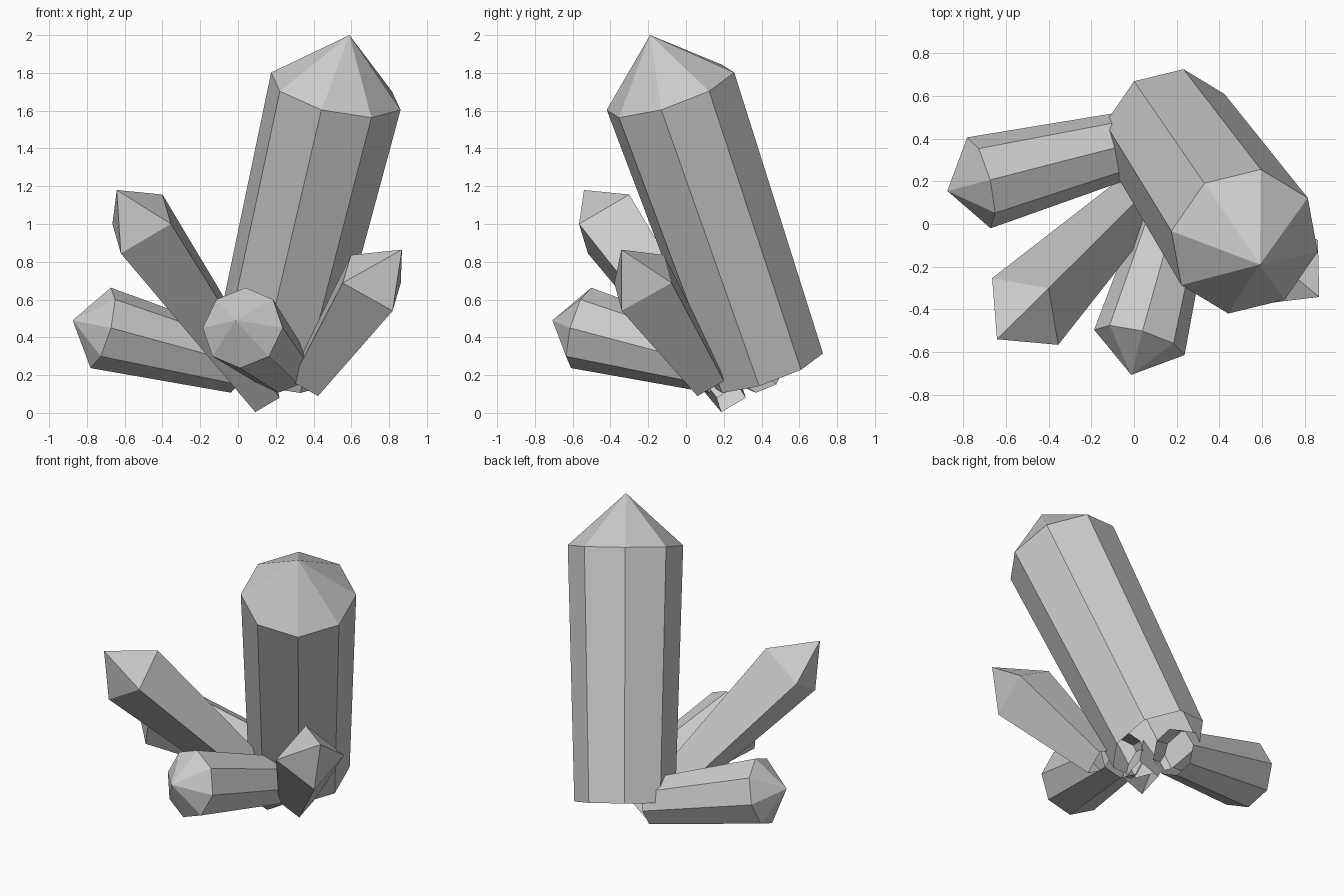
import bpy, bmesh, math
from mathutils import Vector

if "Cube" in bpy.data.objects:
    bpy.data.objects.remove(bpy.data.objects["Cube"])


def crystal(name, sides, base, shoulder, tip, r_base, r_shoulder):
    """Faceted prism flaring from an open root to a shoulder, closed by a point."""
    base, shoulder, tip = Vector(base), Vector(shoulder), Vector(tip)
    axis = (shoulder - base).normalized()
    up = Vector((0, 0, 1))
    up = (up - axis * up.dot(axis)).normalized()   # one edge always runs along the top
    side = axis.cross(up)

    bm = bmesh.new()

    def ring(center, radius):
        return [bm.verts.new(center + radius * (math.cos(a) * up + math.sin(a) * side))
                for a in (2 * math.pi * i / sides for i in range(sides))]

    low, high = ring(base, r_base), ring(shoulder, r_shoulder)
    peak = bm.verts.new(tip)
    for i in range(sides):
        j = (i + 1) % sides
        bm.faces.new((low[i], low[j], high[j], high[i]))
        bm.faces.new((high[i], high[j], peak))

    mesh = bpy.data.meshes.new(name)
    bm.to_mesh(mesh)
    bm.free()
    obj = bpy.data.objects.new(name, mesh)
    bpy.context.collection.objects.link(obj)
    return obj


# Large leaning crystal
crystal("main_crystal", 8, (0.165, 0.43, 0.228), (0.518, -0.082, 1.703),
        (0.59, -0.19, 2.0), 0.315, 0.36)

# Two low eight-sided crystals
crystal("low_left_crystal", 8, (0.0, 0.38, 0.255), (-0.727, 0.193, 0.45),
        (-0.875, 0.155, 0.49), 0.153, 0.22)
crystal("low_front_crystal", 8, (0.225, 0.16, 0.255), (0.025, -0.555, 0.45),
        (-0.013, -0.707, 0.49), 0.153, 0.22)

# Two slender four-sided crystals
crystal("tall_left_crystal", 4, (0.145, 0.24, 0.08), (-0.51, -0.41, 1.0),
        (-0.642, -0.54, 1.18), 0.107, 0.22)
crystal("right_crystal", 4, (0.365, 0.12, 0.168), (0.708, -0.228, 0.688),
        (0.868, -0.342, 0.864), 0.115, 0.216)
